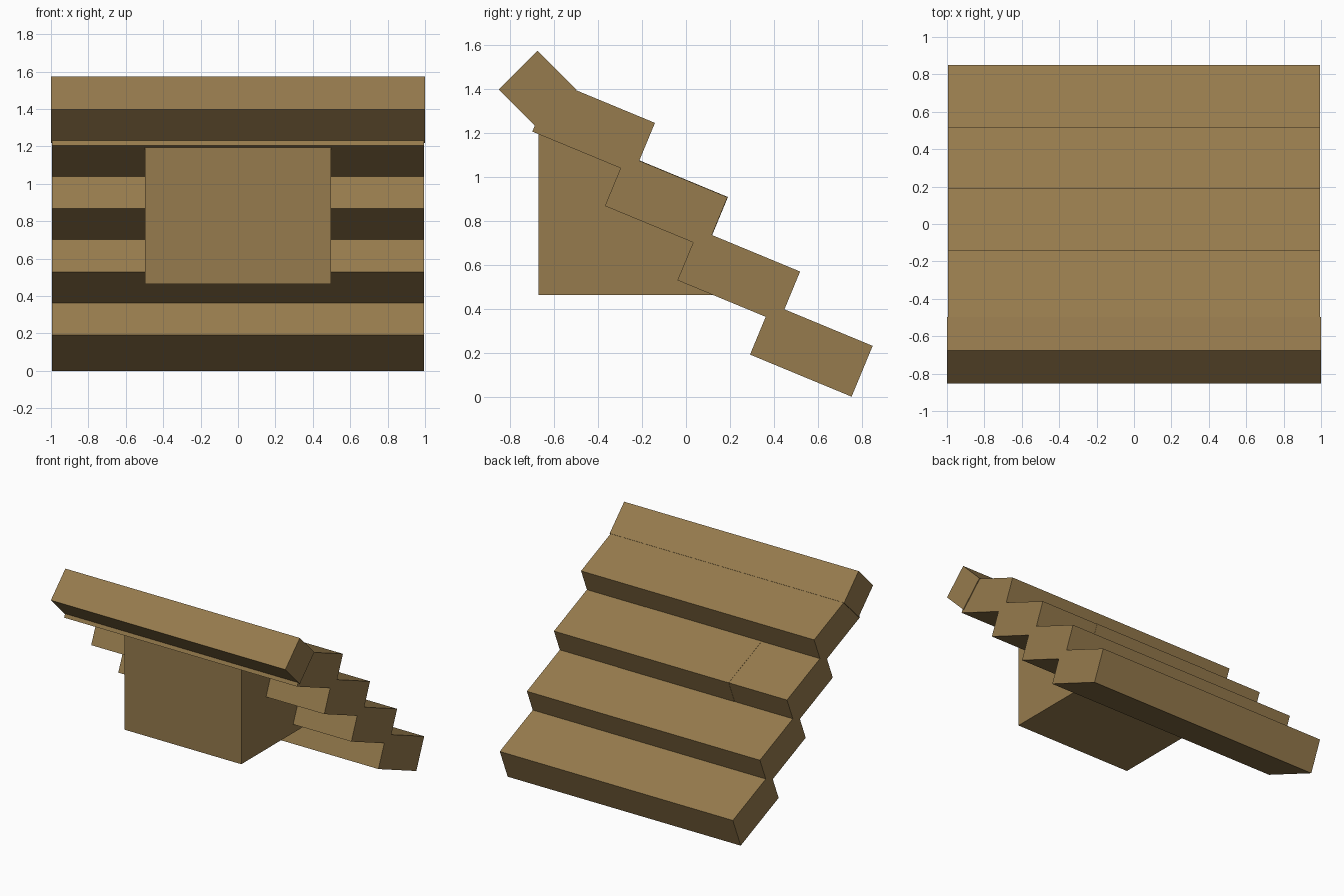
import bpy
from math import radians

cube = bpy.data.objects.get("Cube")
if cube:
    bpy.data.objects.remove(cube, do_unlink=True)

# Single wood colour
wood = bpy.data.materials.new("brown_wood")
wood.use_nodes = True
wood.diffuse_color = (0.305, 0.198, 0.074, 1)
wood.node_tree.nodes["Principled BSDF"].inputs["Base Color"].default_value = wood.diffuse_color


def beam(name, width, depth, height, y, z, tilt):
    """Box running along x, tilted about x by a number of degrees."""
    bpy.ops.mesh.primitive_cube_add(size=1, location=(0, y, z), rotation=(radians(tilt), 0, 0))
    obj = bpy.context.object
    obj.name = name
    obj.scale = (width, depth, height)
    obj.data.materials.append(wood)
    return obj


# Overlapping roof planks, lowest at the back
TILT = -22.5
for i in range(4):
    beam(f"roof_plank_{i + 1}", 1.988, 0.5, 0.25, 0.57 - 0.33 * i, 0.211 + 0.338 * i, TILT)

# Slightly proud middle section of one plank
beam("plank_middle_section", 0.995, 0.503, 0.253, -0.09, 0.887, TILT)

# Ridge beam set on its corner
beam("ridge_beam", 2.0, 0.25, 0.25, -0.675, 1.396, 45)

# Wedge-shaped support block, its sloping side hidden in the planks
profile = [(-0.67, 0.463), (0.3, 0.463), (-0.42, 1.2), (-0.67, 1.2)]
n = len(profile)
verts = [(x, y, z) for x in (-0.4975, 0.4975) for y, z in profile]
faces = [tuple(reversed(range(n))), tuple(range(n, 2 * n))]
faces += [(i, (i + 1) % n, n + (i + 1) % n, n + i) for i in range(n)]
mesh = bpy.data.meshes.new("support_block")
mesh.from_pydata(verts, [], faces)
mesh.materials.append(wood)
bpy.context.collection.objects.link(bpy.data.objects.new("support_block", mesh))
